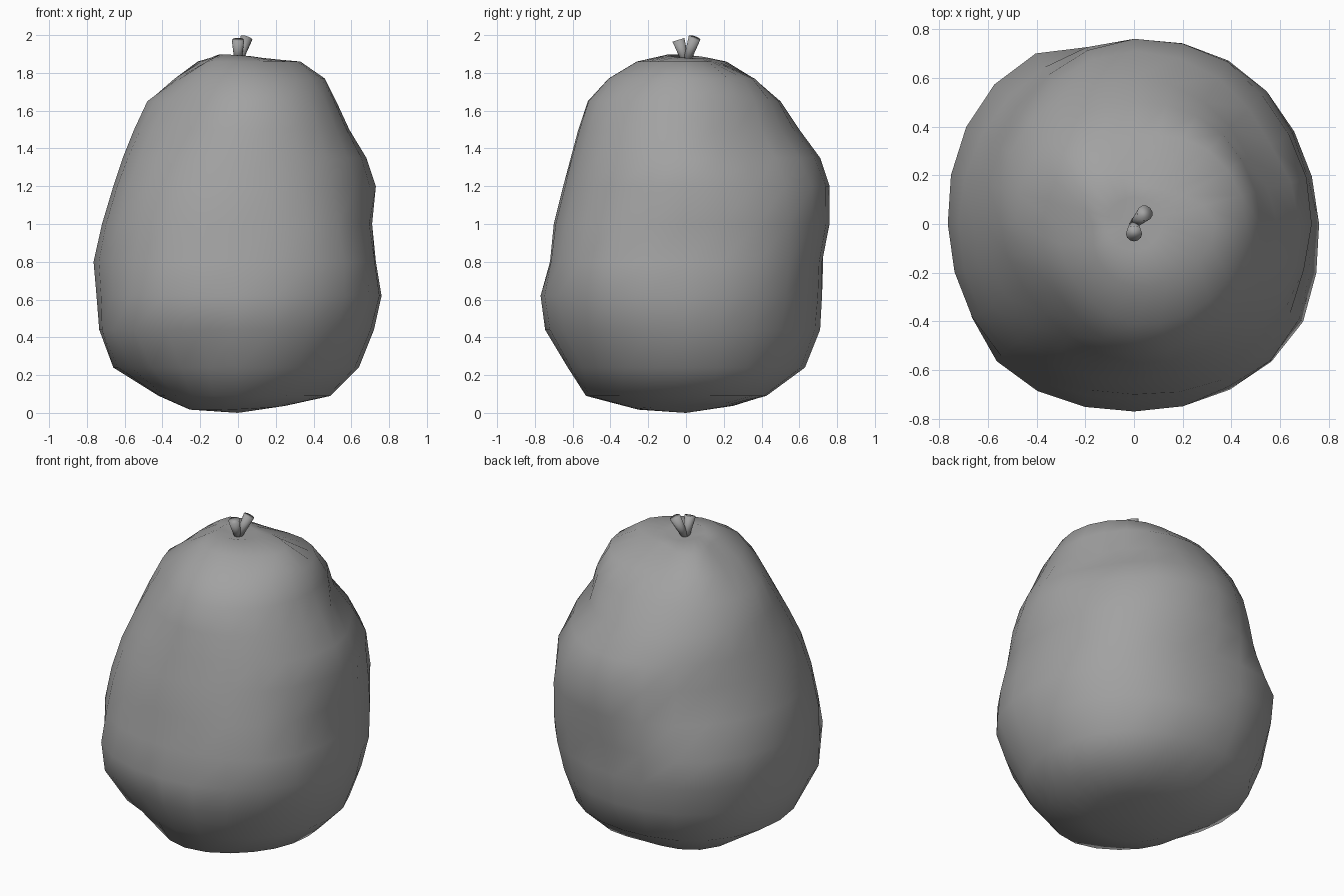
import bpy, bmesh
from math import cos, sin, pi, exp, radians
from mathutils import Vector

if "Cube" in bpy.data.objects:
    bpy.data.objects.remove(bpy.data.objects["Cube"])

SEGS = 24
LEVELS = [.09, .24, .44, .62, .8, 1.0, 1.2, 1.35, 1.5, 1.65, 1.77, 1.86]
# outline radii every 45 degrees, starting at +x and turning to +y
PROFILES = [
    [.49, .64, .72, .76, .73, .71, .73, .68, .59, .52, .46, .33],
    [.50, .64, .71, .75, .77, .77, .74, .67, .57, .52, .43, .19],
    [.42, .63, .71, .72, .72, .76, .76, .71, .60, .50, .36, .17],
    [.47, .67, .75, .79, .80, .73, .68, .65, .60, .50, .41, .27],
    [.42, .66, .735, .75, .765, .72, .66, .61, .55, .48, .32, .17],
    [.47, .65, .78, .80, .77, .73, .67, .60, .52, .43, .34, .21],
    [.53, .63, .75, .77, .72, .70, .65, .61, .57, .52, .41, .26],
    [.50, .64, .74, .79, .79, .75, .70, .66, .60, .54, .44, .28],
]
# local dents and bumps: angle, height, depth
LUMPS = [(28, 1.45, -.035), (60, 1.22, .02), (248, .34, -.07), (205, .62, -.02),
         (120, .75, .035), (328, .65, .02)]

grey = bpy.data.materials.new("dark_grey")
grey.diffuse_color = (.36, .36, .36, 1)
grey.use_nodes = True
grey.node_tree.nodes["Principled BSDF"].inputs["Base Color"].default_value = grey.diffuse_color


def radius(level, ang):
    """Smooth periodic blend of the eight outlines."""
    t = ang / (pi / 4)
    i, f = int(t), t - int(t)
    a, b, c, d = (PROFILES[(i + k) % 8][level] for k in (-1, 0, 1, 2))
    r = b + .5 * f * (c - a + f * (2 * a - 5 * b + 4 * c - d + f * (3 * (b - c) + d - a)))
    for deg, z, depth in LUMPS:
        da = (ang - radians(deg) + pi) % (2 * pi) - pi
        r += depth * exp(-(da / .25) ** 2 - ((LEVELS[level] - z) / .15) ** 2)
    return r


def finish(bm, name, angle):
    bmesh.ops.recalc_face_normals(bm, faces=bm.faces)
    mesh = bpy.data.meshes.new(name)
    bm.to_mesh(mesh)
    bm.free()
    mesh.materials.append(grey)
    ob = bpy.data.objects.new(name, mesh)
    bpy.context.collection.objects.link(ob)
    bpy.ops.object.select_all(action='DESELECT')
    ob.select_set(True)
    bpy.context.view_layer.objects.active = ob
    bpy.ops.object.shade_smooth_by_angle(angle=radians(angle))
    return ob


# lumpy fruit body
bm = bmesh.new()
angles = [2 * pi * i / SEGS for i in range(SEGS)]


def ring(rs, z, tilt=0):
    """Ring of vertices, optionally tilted up or down to the back right."""
    return [bm.verts.new((r * cos(a), r * sin(a), z + tilt * cos(a - pi / 4)))
            for r, a in zip(rs, angles)]


rings = [ring([.26] * SEGS, .03, .015)]
rings += [ring([radius(k, a) for a in angles], z) for k, z in enumerate(LEVELS)]
rings += [ring([.11] * SEGS, 1.887, -.01)]
for lo, hi in zip(rings, rings[1:]):
    for i in range(SEGS):
        j = (i + 1) % SEGS
        bm.faces.new((lo[i], lo[j], hi[j], hi[i]))
# closing fans at the base and in the stem hollow
for edge, z in ((rings[0], 0), (rings[-1], 1.86)):
    tip = bm.verts.new((0, 0, z))
    for i in range(SEGS):
        bm.faces.new((edge[i], edge[(i + 1) % SEGS], tip))
finish(bm, "fruit_body", 80)


# forked stem
def stem(name, top):
    start, end = Vector((0, 0, 1.85)), Vector(top)
    axis = end - start
    bm = bmesh.new()
    bmesh.ops.create_cone(bm, cap_ends=True, segments=12, radius1=.018, radius2=.033,
                          depth=axis.length)
    ob = finish(bm, name, 180)
    ob.location = (start + end) / 2
    ob.rotation_mode = 'QUATERNION'
    ob.rotation_quaternion = axis.to_track_quat('Z', 'Y')


stem("stem_front", (0, -.04, 1.975))
stem("stem_back", (.045, .045, 1.985))
